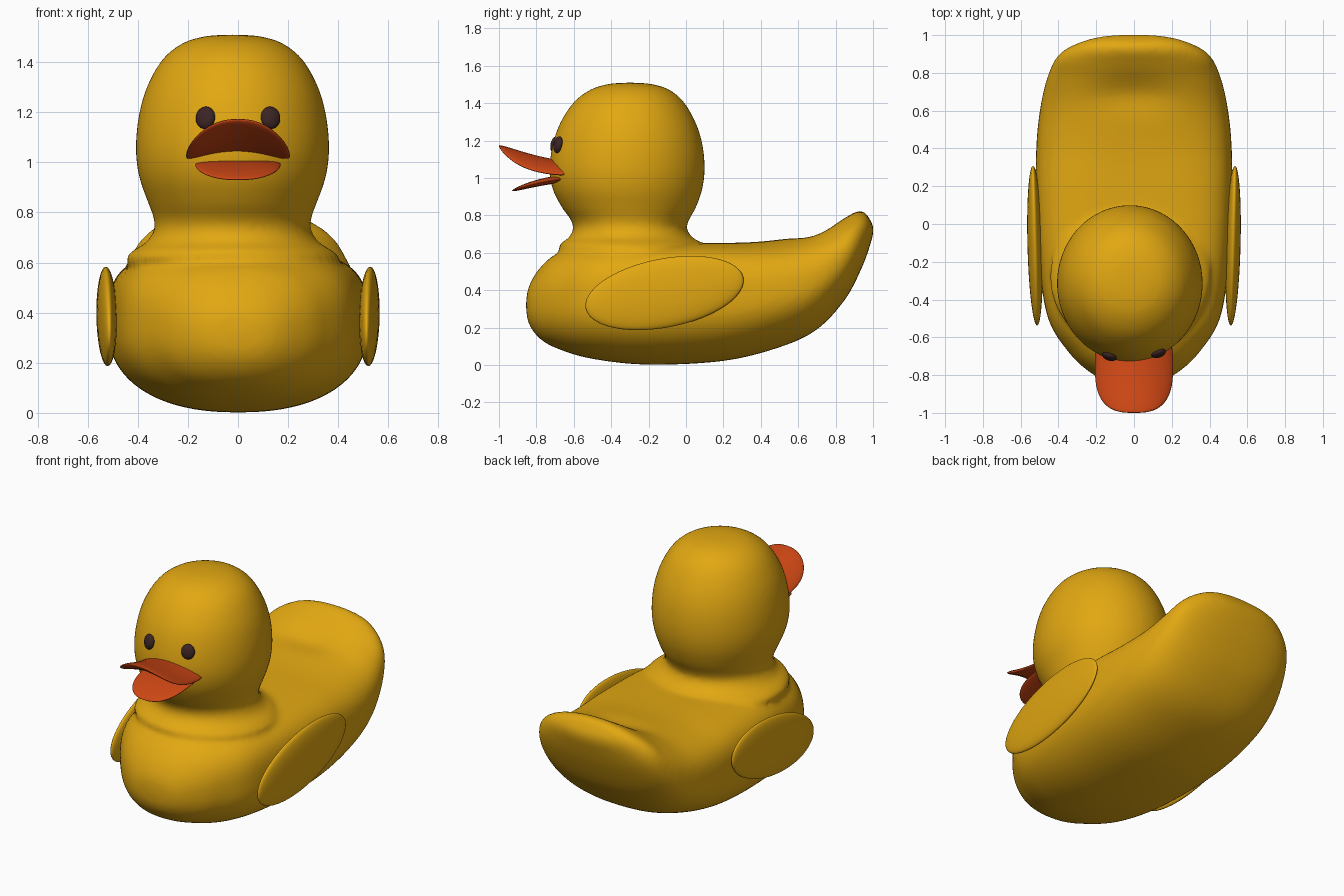
import bpy, bmesh, math
from mathutils import Vector, Matrix

if "Cube" in bpy.data.objects:
    bpy.data.objects.remove(bpy.data.objects["Cube"])


def material(name, rgb):
    m = bpy.data.materials.new(name)
    m.diffuse_color = (*rgb, 1)
    m.use_nodes = True
    m.node_tree.nodes["Principled BSDF"].inputs["Base Color"].default_value = m.diffuse_color
    return m


YELLOW = material("duck yellow", (0.76, 0.39, 0.006))
ORANGE = material("bill orange", (0.61, 0.062, 0.007))
DARK = material("eye dark brown", (0.045, 0.018, 0.018))


def finish(bm, name, mat):
    bmesh.ops.recalc_face_normals(bm, faces=bm.faces)
    me = bpy.data.meshes.new(name)
    bm.to_mesh(me)
    bm.free()
    me.materials.append(mat)
    me.shade_smooth()
    ob = bpy.data.objects.new(name, me)
    bpy.context.collection.objects.link(ob)
    return ob


def smooth_rows(rows, steps=6):
    """Catmull-Rom interpolation of a short table of section values."""
    rows = [Vector(r) for r in rows]
    out = []
    for i in range(len(rows) - 1):
        p0, p1 = rows[max(i - 1, 0)], rows[i]
        p2, p3 = rows[i + 1], rows[min(i + 2, len(rows) - 1)]
        for k in range(steps):
            t = k / steps
            out.append(0.5 * (2 * p1 + (p2 - p0) * t + (2 * p0 - 5 * p1 + 4 * p2 - p3) * t * t
                              + (3 * p1 - p0 - 3 * p2 + p3) * t ** 3))
    return out + [rows[-1]]


def loft(bm, rings):
    """Skin closed rings of points, capping both ends."""
    vs = [[bm.verts.new(p) for p in ring] for ring in rings]
    n = len(vs[0])
    for a, b in zip(vs, vs[1:]):
        for i in range(n):
            j = (i + 1) % n
            bm.faces.new((a[i], a[j], b[j], b[i]))
    bm.faces.new(vs[0])
    bm.faces.new(vs[-1])


def spow(v, e):
    return math.copysign(abs(v) ** e, v)


N = 64
bm = bmesh.new()

# body: bottom y, bottom z, top y, top z, half width, top squareness
BODY = [
    (-0.856, 0.31, -0.856, 0.33, 0.01, 2.2),
    (-0.84, 0.22, -0.84, 0.42, 0.13, 2.2),
    (-0.78, 0.14, -0.78, 0.52, 0.24, 2.3),
    (-0.68, 0.085, -0.68, 0.60, 0.345, 2.5),
    (-0.50, 0.033, -0.50, 0.64, 0.455, 3.2),
    (-0.20, 0.002, -0.20, 0.65, 0.502, 3.8),
    (0.20, 0.022, 0.15, 0.652, 0.52, 3.6),
    (0.50, 0.095, 0.40, 0.66, 0.515, 3.0),
    (0.70, 0.19, 0.60, 0.69, 0.49, 2.6),
    (0.85, 0.35, 0.75, 0.745, 0.45, 2.3),
    (0.94, 0.52, 0.85, 0.79, 0.395, 2.2),
    (0.99, 0.66, 0.91, 0.82, 0.29, 2.1),
    (1.003, 0.73, 0.95, 0.82, 0.17, 2.0),
    (0.985, 0.775, 0.98, 0.785, 0.01, 2.0),
]
rings = []
for by, bz, ty, tz, w, n in smooth_rows(BODY):
    ring = []
    for i in range(N):
        a = 2 * math.pi * i / N
        e = 2 / (n if math.sin(a) > 0 else 2.3)
        x, h = w * spow(math.cos(a), e), spow(math.sin(a), e)
        y = (by + ty) / 2 + h * (ty - by) / 2
        z = (bz + tz) / 2 + h * (tz - bz) / 2
        if h > 0:  # shallow scoop in front of the tail
            z -= 0.035 * h * math.exp(-(x / 0.22) ** 2 - ((y - 0.7) / 0.1) ** 2)
        ring.append((x, y, z))
    rings.append(ring)
loft(bm, rings)

# head and neck: height, x radius, y radius, y centre
HEAD = [
    (1.51, 0.01, 0.01, -0.30), (1.503, 0.11, 0.11, -0.30),
    (1.475, 0.20, 0.205, -0.30), (1.41, 0.28, 0.29, -0.305),
    (1.30, 0.342, 0.36, -0.31), (1.18, 0.375, 0.40, -0.312),
    (1.05, 0.386, 0.415, -0.315), (0.94, 0.372, 0.40, -0.313),
    (0.84, 0.337, 0.357, -0.305), (0.78, 0.315, 0.318, -0.30),
    (0.73, 0.313, 0.303, -0.30), (0.68, 0.345, 0.332, -0.295),
    (0.645, 0.40, 0.385, -0.29), (0.60, 0.42, 0.39, -0.28),
    (0.45, 0.30, 0.30, -0.28),
]
rings = [[(-0.022 + rx * math.cos(2 * math.pi * i / N),
           cy + ry * math.sin(2 * math.pi * i / N), z) for i in range(N)]
         for z, rx, ry, cy in smooth_rows(HEAD)]
loft(bm, rings)

# fuse head and body into one soft skin
body = finish(bm, "body_and_head", YELLOW)
rm = body.modifiers.new("fuse", 'REMESH')
rm.mode = 'VOXEL'
rm.voxel_size = 0.016
rm.use_smooth_shade = True
sm = body.modifiers.new("soften", 'SMOOTH')
sm.factor = 0.5
sm.iterations = 8


def ellipsoid(name, mat, centre, radii, rot):
    b = bmesh.new()
    bmesh.ops.create_uvsphere(b, u_segments=48, v_segments=24, radius=1)
    b.transform(Matrix.Translation(centre) @ rot @ Matrix.Diagonal((*radii, 1)))
    return finish(b, name, mat)


for s, side in ((1, "left"), (-1, "right")):
    # wing pads, tilted up toward the tail
    ellipsoid("wing_" + side, YELLOW, (s * 0.524, -0.115, 0.385), (0.04, 0.43, 0.184),
              Matrix.Rotation(-s * math.radians(1.5), 4, 'Z')
              @ Matrix.Rotation(math.radians(11), 4, 'X'))
    # eyes, laid on the curve of the head
    ellipsoid("eye_" + side, DARK, (s * 0.13, -0.692 + s * 0.008, 1.178), (0.04, 0.022, 0.045),
              Matrix.Rotation(s * 0.33, 4, 'Z') @ Matrix.Rotation(-0.2, 4, 'X'))


def bill(name, cy, length, width, thick, exponent, height):
    """Flattened rounded-square pad bent by height(x, forward)."""
    b = bmesh.new()
    bmesh.ops.create_uvsphere(b, u_segments=64, v_segments=24, radius=1)
    for v in b.verts:
        r, a = math.hypot(v.co.x, v.co.y), math.atan2(v.co.y, v.co.x)
        x = width * r * spow(math.cos(a), 2 / exponent)
        y = cy + length * r * spow(math.sin(a), 2 / exponent)
        v.co = (x, y, height(x, max(0, -0.66 - y)) + thick * v.co.z)
    return finish(b, name, mat=ORANGE)


# upper bill curls up at the tip and droops at the sides
bill("upper_bill", -0.75, 0.25, 0.207, 0.03, 2.8,
     lambda x, f: 1.065 + 0.1 * f + 0.62 * f * f - 0.045 * (x / 0.2) ** 2 * (1 + f))
# lower bill slopes down toward its tip
bill("lower_bill", -0.70, 0.23, 0.17, 0.02, 2.4,
     lambda x, f: 0.995 - 0.1 * f - 0.5 * f * f)
